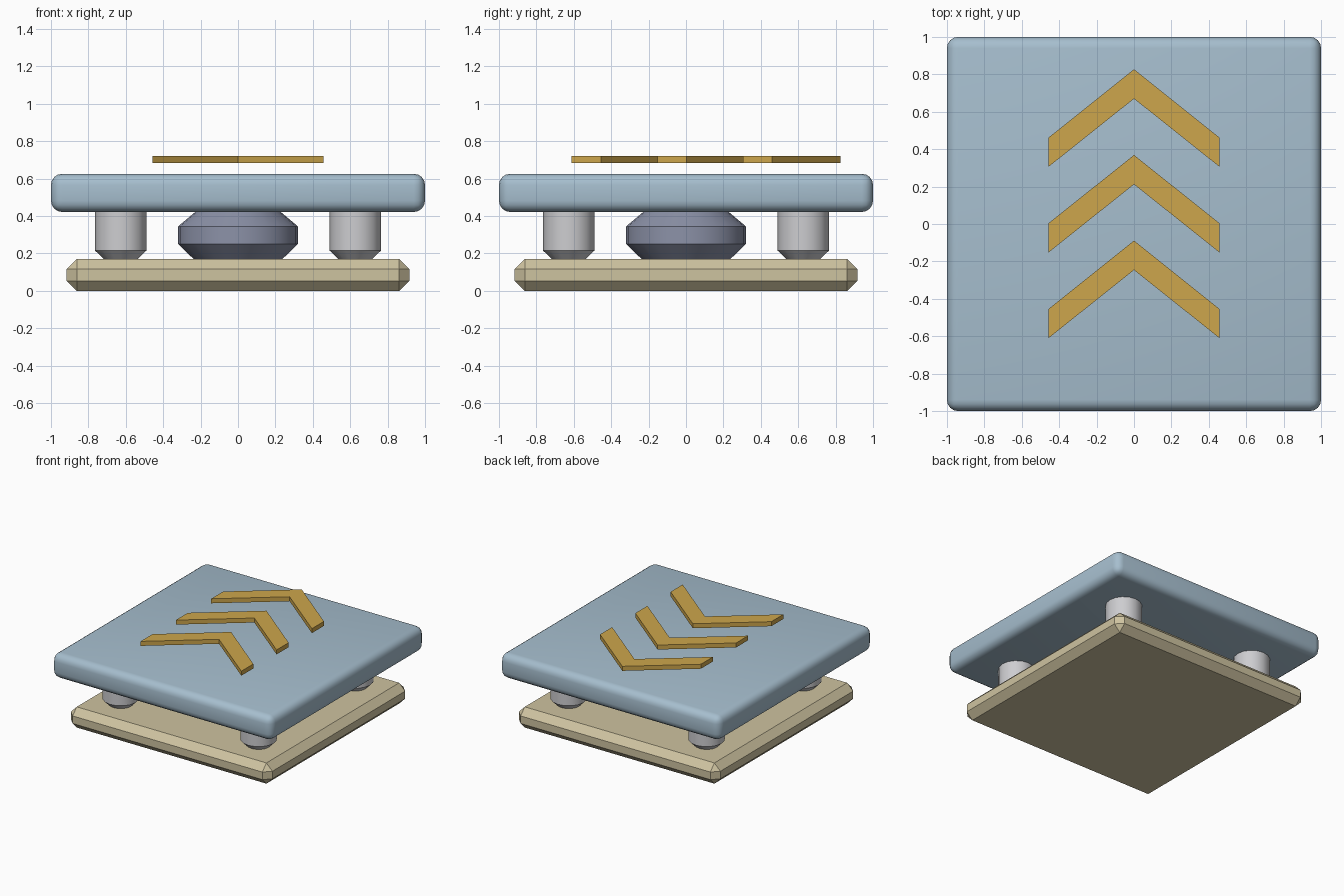
import bpy, bmesh, math

if "Cube" in bpy.data.objects:
    bpy.data.objects.remove(bpy.data.objects["Cube"])


def material(name, r, g, b):
    m = bpy.data.materials.new(name)
    lin = [((c / 255 + 0.055) / 1.055) ** 2.4 for c in (r, g, b)]
    m.diffuse_color = (*lin, 1)
    m.use_nodes = True
    m.node_tree.nodes["Principled BSDF"].inputs["Base Color"].default_value = m.diffuse_color
    return m


blue = material("pale blue", 166, 190, 206)
tan = material("sand", 206, 195, 160)
grey = material("light grey", 205, 205, 208)
slate = material("slate", 140, 146, 168)
gold = material("gold", 205, 166, 76)


def finish(name, bm, mat, smooth=None):
    bmesh.ops.recalc_face_normals(bm, faces=bm.faces)
    me = bpy.data.meshes.new(name)
    bm.to_mesh(me)
    bm.free()
    ob = bpy.data.objects.new(name, me)
    bpy.context.collection.objects.link(ob)
    me.materials.append(mat)
    if smooth:
        bpy.ops.object.select_all(action='DESELECT')
        ob.select_set(True)
        bpy.context.view_layer.objects.active = ob
        bpy.ops.object.shade_smooth_by_angle(angle=math.radians(smooth))
    return ob


def slab(name, half, z0, z1, bevel, segments, mat, smooth=None):
    bm = bmesh.new()
    bmesh.ops.create_cube(bm, size=1)
    for v in bm.verts:
        v.co = (v.co.x * 2 * half, v.co.y * 2 * half, z0 + (v.co.z + 0.5) * (z1 - z0))
    bmesh.ops.bevel(bm, geom=bm.edges[:], offset=bevel, segments=segments,
                    profile=0.5, affect='EDGES')
    return finish(name, bm, mat, smooth)


def turned(name, x, y, profile, sides, mat, smooth):
    # stacked rings of (radius, height), capped at both ends
    bm = bmesh.new()
    rings = [[bm.verts.new((x + r * math.cos(2 * math.pi * i / sides),
                            y + r * math.sin(2 * math.pi * i / sides), z))
              for i in range(sides)] for r, z in profile]
    for a, b in zip(rings, rings[1:]):
        for i in range(sides):
            j = (i + 1) % sides
            bm.faces.new((a[i], a[j], b[j], b[i]))
    bm.faces.new(rings[0])
    bm.faces.new(rings[-1])
    return finish(name, bm, mat, smooth)


# Chamfered base and rounded platform
slab("base_plate", 0.916, 0, 0.17, 0.054, 1, tan)
slab("top_platform", 1.0, 0.422, 0.626, 0.06, 4, blue, 40)

# Central hub
turned("central_hub", 0, 0, [(0.235, 0.168), (0.32, 0.25), (0.32, 0.345), (0.225, 0.425)],
       24, slate, 30)

# Corner posts
for sx in (-1, 1):
    for sy in (-1, 1):
        turned("corner_post", sx * 0.627, sy * 0.627,
               [(0.088, 0.168), (0.137, 0.215), (0.137, 0.425)], 16, grey, 30)

# Floating chevron arrows
for k in range(3):
    bm = bmesh.new()
    dy = -0.458 * k
    pts = [(0, 0.827), (-0.458, 0.461), (-0.458, 0.305), (0, 0.67), (0.458, 0.305), (0.458, 0.461)]
    vs = [bm.verts.new((x, y + dy, 0.683)) for x, y in pts]
    # two mirrored arms sharing the centre edge
    faces = [bm.faces.new([vs[i] for i in idx]) for idx in ((0, 1, 2, 3), (0, 3, 4, 5))]
    ext = bmesh.ops.extrude_face_region(bm, geom=faces, use_keep_orig=True)
    for v in ext["geom"]:
        if isinstance(v, bmesh.types.BMVert):
            v.co.z = 0.72
    finish("chevron", bm, gold)
